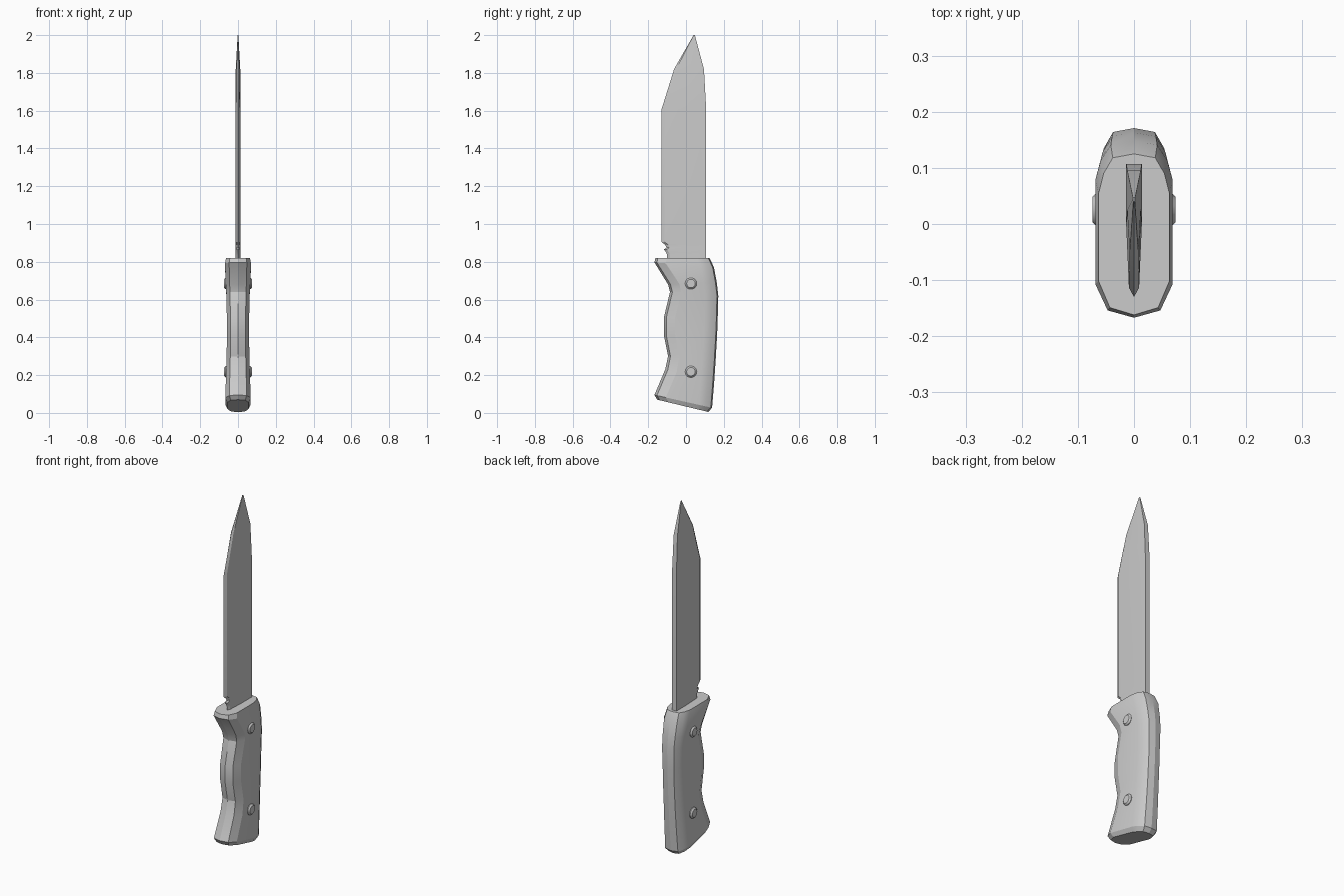
import bpy
import bmesh
import math
from mathutils import Matrix

cube = bpy.data.objects.get("Cube")
if cube:
    bpy.data.objects.remove(cube, do_unlink=True)

grey = bpy.data.materials.new("plain grey")
grey.use_nodes = True
colour = (0.6, 0.6, 0.6, 1)
grey.diffuse_color = colour
grey.node_tree.nodes["Principled BSDF"].inputs["Base Color"].default_value = colour


def finish(bm, name, angle):
    """Turn a bmesh into a shaded object with the shared material."""
    bmesh.ops.recalc_face_normals(bm, faces=bm.faces)
    mesh = bpy.data.meshes.new(name)
    bm.to_mesh(mesh)
    bm.free()
    obj = bpy.data.objects.new(name, mesh)
    bpy.context.collection.objects.link(obj)
    mesh.materials.append(grey)
    bpy.ops.object.select_all(action='DESELECT')
    obj.select_set(True)
    bpy.context.view_layer.objects.active = obj
    bpy.ops.object.shade_smooth_by_angle(angle=math.radians(angle))
    return obj


def loft(name, rings, angle):
    """Skin a stack of closed rings and cap both ends."""
    bm = bmesh.new()
    loops = [[bm.verts.new(p) for p in ring] for ring in rings]
    n = len(loops[0])
    for low, high in zip(loops, loops[1:]):
        for i in range(n):
            j = (i + 1) % n
            bm.faces.new((low[i], low[j], high[j], high[i]))
    bm.faces.new(loops[0])
    bm.faces.new(loops[-1])
    return finish(bm, name, angle)


# Blade: height, cutting edge y, spine y, half thickness
blade_sections = [
    (0.78, -0.10, 0.107, 0.014), (0.835, -0.10, 0.107, 0.014),
    (0.85, -0.105, 0.107, 0.014), (0.865, -0.117, 0.107, 0.014),
    (0.875, -0.103, 0.107, 0.014), (0.89, -0.11, 0.107, 0.014),
    (0.905, -0.13, 0.107, 0.014), (1.605, -0.13, 0.107, 0.014),
    (1.82, -0.063, 0.095, 0.012), (2.0, 0.04, 0.047, 0.002),
]


def blade_ring(z, edge, spine, t):
    depth = spine - edge
    side = [(t * 0.65, edge + depth * 0.07), (t, edge + depth * 0.55), (t, spine)]
    return ([(0, edge, z)] + [(x, y, z) for x, y in side]
            + [(-x, y, z) for x, y in reversed(side)])


loft("blade", [blade_ring(*s) for s in blade_sections], 15)

# Handle: front z, front y, back z, back y, half width
handle_sections = [
    (0.07, -0.152, 0.005, 0.118, 0.056),
    (0.095, -0.167, 0.027, 0.138, 0.067),
    (0.23, -0.11, 0.16, 0.149, 0.063),
    (0.30, -0.095, 0.28, 0.157, 0.060),
    (0.41, -0.117, 0.42, 0.165, 0.059),
    (0.505, -0.117, 0.51, 0.168, 0.059),
    (0.64, -0.085, 0.62, 0.171, 0.062),
    (0.68, -0.095, 0.69, 0.163, 0.065),
    (0.797, -0.167, 0.77, 0.148, 0.069),
    (0.82, -0.162, 0.82, 0.125, 0.063),
]


def handle_ring(zf, yf, zb, yb, w):
    side = [(w * 0.68, yf + 0.013), (w, yf + 0.06), (w, yb - 0.07),
            (w * 0.86, yb - 0.035), (w * 0.6, yb - 0.007)]
    outline = [(0, yf)] + side + [(0, yb)] + [(-x, y) for x, y in reversed(side)]
    return [(x, y, zf + (zb - zf) * (y - yf) / (yb - yf)) for x, y in outline]


loft("handle", [handle_ring(*s) for s in handle_sections], 18)

# Rivets running through the handle, with chamfered heads on both sides
for label, z in (("lower", 0.218), ("upper", 0.685)):
    bm = bmesh.new()
    bmesh.ops.create_cone(bm, cap_ends=True, segments=14, radius1=0.031,
                          radius2=0.031, depth=0.148)
    rims = [e for e in bm.edges if abs(e.verts[0].co.z - e.verts[1].co.z) < 0.001]
    bmesh.ops.bevel(bm, geom=rims, offset=0.008, segments=1, affect='EDGES')
    bm.transform(Matrix.Translation((0, 0.026, z)) @ Matrix.Rotation(math.pi / 2, 4, 'Y'))
    finish(bm, label + "_rivet", 30)
